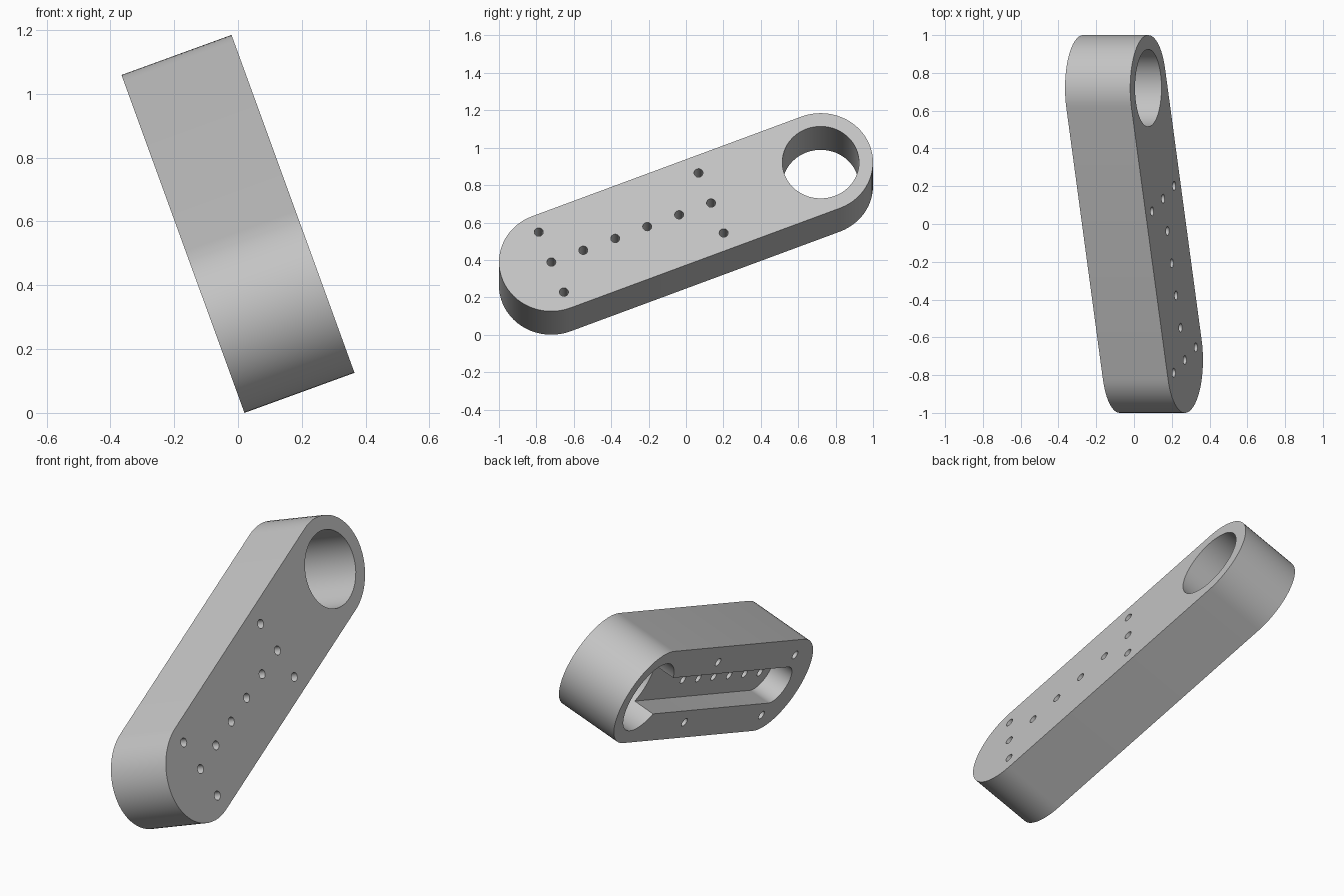
import bpy, bmesh, math
from mathutils import Matrix, Vector

if "Cube" in bpy.data.objects:
    bpy.data.objects.remove(bpy.data.objects["Cube"], do_unlink=True)

THICK = 0.367        # plate thickness
RADIUS = 0.28        # rounded end radius
RUN, RISE = 1.44, 0.567
LENGTH = math.hypot(RUN, RISE)   # distance between end centres
PITCH = 0.1836       # screw hole spacing
TILT = math.radians(20)

grey = bpy.data.materials.new("light_grey")
grey.use_nodes = True
colour = (0.55, 0.55, 0.55, 1)
grey.diffuse_color = colour
grey.node_tree.nodes["Principled BSDF"].inputs["Base Color"].default_value = colour


def slot_solid(name, start, end, side, radius, low, high, steps):
    """Extruded round-ended bar (a cylinder when start equals end)."""
    bm = bmesh.new()
    ring = []
    for centre, turn in ((end, -math.pi / 2), (start, math.pi / 2)):
        for i in range(steps + 1):
            if start == end and i == steps:
                continue
            a = turn + math.pi * i / steps
            ring.append(bm.verts.new((centre - LENGTH / 2 + radius * math.cos(a),
                                      side + radius * math.sin(a),
                                      low - THICK / 2)))
    face = bm.faces.new(ring)
    result = bmesh.ops.extrude_face_region(bm, geom=[face])
    top = [g for g in result["geom"] if isinstance(g, bmesh.types.BMVert)]
    bmesh.ops.translate(bm, verts=top, vec=(0, 0, high - low))
    bmesh.ops.recalc_face_normals(bm, faces=bm.faces[:])
    mesh = bpy.data.meshes.new(name)
    bm.to_mesh(mesh)
    bm.free()
    mesh.materials.append(grey)
    obj = bpy.data.objects.new(name, mesh)
    bpy.context.collection.objects.link(obj)
    return obj


def cut(target, cutter):
    cutter.hide_render = True
    mod = target.modifiers.new("cut", "BOOLEAN")
    mod.operation = "DIFFERENCE"
    mod.solver = "EXACT"
    mod.object = cutter
    bpy.context.view_layer.objects.active = target
    bpy.ops.object.modifier_apply(modifier=mod.name)
    bpy.data.objects.remove(cutter, do_unlink=True)


# Arm body
arm = slot_solid("arm_plate", 0, LENGTH, 0, RADIUS, 0, THICK, 32)

# Large bore and the shallow channel in the rear face
cut(arm, slot_solid("bore_cutter", LENGTH, LENGTH, 0, 0.205, -0.1, THICK + 0.1, 32))
cut(arm, slot_solid("channel_cutter", 0, LENGTH, 0, 0.11, -0.1, 0.122, 24))

# Screw holes: a centre row with a cross pair at each end
holes = [(i * PITCH, 0) for i in range(6)]
holes += [(s, t) for s in (0, 5 * PITCH) for t in (-PITCH, PITCH)]
for s, t in holes:
    cut(arm, slot_solid("screw_hole_cutter", s, s, t, 0.024, -0.1, THICK + 0.1, 12))

# Smooth curved walls, crisp rims
bpy.ops.object.select_all(action="DESELECT")
arm.select_set(True)
bpy.context.view_layer.objects.active = arm
bpy.ops.object.shade_smooth_by_angle(angle=math.radians(30))

# Tilted placement
normal = Vector((math.cos(TILT), 0, math.sin(TILT)))
up = Vector((-math.sin(TILT), 0, math.cos(TILT)))
along = (Vector((0, RUN, 0)) + up * RISE).normalized()
across = normal.cross(along)
basis = Matrix((along, across, normal)).transposed().to_4x4()
height = (THICK * normal.z + (2 * RADIUS + RISE) * up.z) / 2
arm.matrix_world = Matrix.Translation((0, 0, height)) @ basis
